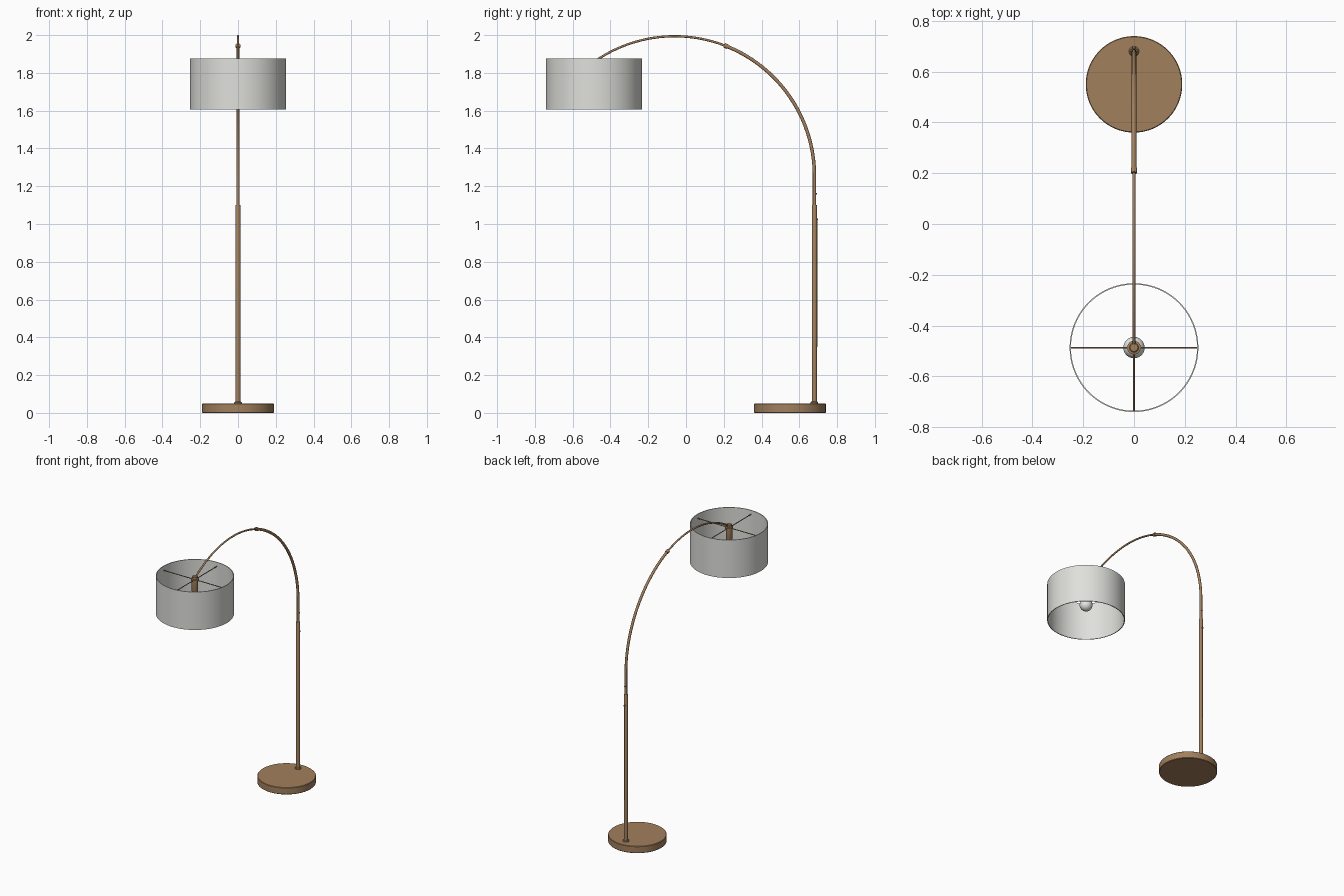
import bpy, math
from mathutils import Vector

if "Cube" in bpy.data.objects:
    bpy.data.objects.remove(bpy.data.objects["Cube"])


def material(name, color):
    m = bpy.data.materials.new(name)
    m.diffuse_color = (*color, 1)
    m.use_nodes = True
    m.node_tree.nodes["Principled BSDF"].inputs["Base Color"].default_value = m.diffuse_color
    return m


BRONZE = material("warm_bronze", (0.36, 0.215, 0.11))
FABRIC = material("shade_fabric", (0.74, 0.74, 0.71))
GLASS = material("bulb_white", (0.82, 0.82, 0.80))


def add_mesh(name, verts, faces, mat):
    me = bpy.data.meshes.new(name)
    me.from_pydata(verts, [], faces)
    me.materials.append(mat)
    ob = bpy.data.objects.new(name, me)
    bpy.context.collection.objects.link(ob)
    bpy.ops.object.select_all(action='DESELECT')
    bpy.context.view_layer.objects.active = ob
    ob.select_set(True)
    bpy.ops.object.shade_smooth_by_angle(angle=math.radians(35))
    return ob


def lathe(name, profile, x, y, mat, n=48, closed=False):
    """Revolve (radius, z) points, listed bottom to top on the outside."""
    verts = [(x + r * math.cos(2 * math.pi * i / n), y + r * math.sin(2 * math.pi * i / n), z)
             for r, z in profile for i in range(n)]
    k = len(profile)
    faces = []
    for j in range(k if closed else k - 1):
        a, b = j * n, ((j + 1) % k) * n
        faces += [(a + i, a + (i + 1) % n, b + (i + 1) % n, b + i) for i in range(n)]
    if not closed:
        faces += [tuple(reversed(range(n))), tuple(range((k - 1) * n, k * n))]
    return add_mesh(name, verts, faces, mat)


def tube(name, path, radius, mat, n=20):
    """Round tube swept along a path of points, capped at both ends."""
    pts = [Vector(p) for p in path]
    verts, faces = [], []
    for j, p in enumerate(pts):
        t = (pts[min(j + 1, len(pts) - 1)] - pts[max(j - 1, 0)]).normalized()
        side = Vector((1, 0, 0)) if abs(t.x) < 0.9 else Vector((0, 1, 0))
        u = (side - t * side.dot(t)).normalized()
        v = t.cross(u)
        for i in range(n):
            a = 2 * math.pi * i / n
            verts.append(p + radius * (u * math.cos(a) + v * math.sin(a)))
        if j:
            a, b = (j - 1) * n, j * n
            faces += [(a + i, a + (i + 1) % n, b + (i + 1) % n, b + i) for i in range(n)]
    faces += [tuple(reversed(range(n))), tuple(range(len(verts) - n, len(verts)))]
    return add_mesh(name, verts, faces, mat)


POLE_Y, SHADE_Y = 0.68, -0.487
ARC_Y, ARC_Z, ARC_R = -0.06, 1.254, 0.74


def arc(deg):
    a = math.radians(deg)
    return (0, ARC_Y + ARC_R * math.cos(a), ARC_Z + ARC_R * math.sin(a))


# Round weighted base with softened rims
lathe("base", [(0.187, 0), (0.19, 0.003), (0.19, 0.047), (0.187, 0.05)], 0, 0.55, BRONZE, 96)

# Lower pole with foot collar
lathe("lower_pole", [(0.0135, 0.045), (0.0135, 1.096), (0.012, 1.10)], 0, POLE_Y, BRONZE, 32)
lathe("foot_collar", [(0.02, 0.05), (0.02, 0.056), (0.016, 0.06)], 0, POLE_Y, BRONZE, 32)

# Fine cord clipped along the back of the pole, and the set screws
tube("back_cord", [(0, POLE_Y + 0.0135, 0.35), (0, POLE_Y + 0.0135, 1.02)], 0.0025, BRONZE, 10)
for name, y, z in (("pole_screw", POLE_Y + 0.012, 1.025), ("arm_screw", POLE_Y + 0.006, 1.16)):
    tube(name, [(0, y, z), (0, y + 0.008, z)], 0.005, BRONZE, 16)

# Upper arm: straight stem flowing into the thick part of the arch
JOINT = 68.5
tube("thick_arm", [(0, POLE_Y, 1.08), (0, POLE_Y, 1.17)]
     + [arc(JOINT * i / 40) for i in range(41)], 0.009, BRONZE)

# Thin part of the arch, ending over the shade, and the joint between them
END = 180 - math.degrees(math.acos((ARC_Y - SHADE_Y) / ARC_R))
tube("thin_arm", [arc(JOINT - 1 + (END - JOINT + 1) * i / 48) for i in range(49)], 0.006, BRONZE)
tube("arm_joint", [arc(JOINT - 0.8), arc(JOINT), arc(JOINT + 0.8)], 0.0125, BRONZE)

# Open drum shade, thin walled
R = 0.2535
lathe("drum_shade", [(R - 0.005, 1.605), (R, 1.605), (R, 1.877), (R - 0.005, 1.877)],
      0, SHADE_Y, FABRIC, 96, closed=True)

# Four spokes holding the shade
for i in range(4):
    a = i * math.pi / 2
    tube(f"shade_spoke_{i + 1}", [(0, SHADE_Y, 1.848),
         ((R - 0.003) * math.cos(a), SHADE_Y + (R - 0.003) * math.sin(a), 1.848)], 0.003, BRONZE, 10)

# Lamp holder with flange
lathe("lamp_holder", [(0.02, 1.765), (0.021, 1.768), (0.021, 1.84), (0.027, 1.842), (0.027, 1.855),
                      (0.019, 1.857), (0.019, 1.87), (0.015, 1.874)], 0, SHADE_Y, BRONZE, 32)

# Globe bulb with short neck
globe = [(0.042 * math.sin(math.radians(d)), 1.72 - 0.042 * math.cos(math.radians(d)))
         for d in range(3, 151, 7)]
lathe("bulb", globe + [(0.018, 1.77)], 0, SHADE_Y, GLASS, 32)
